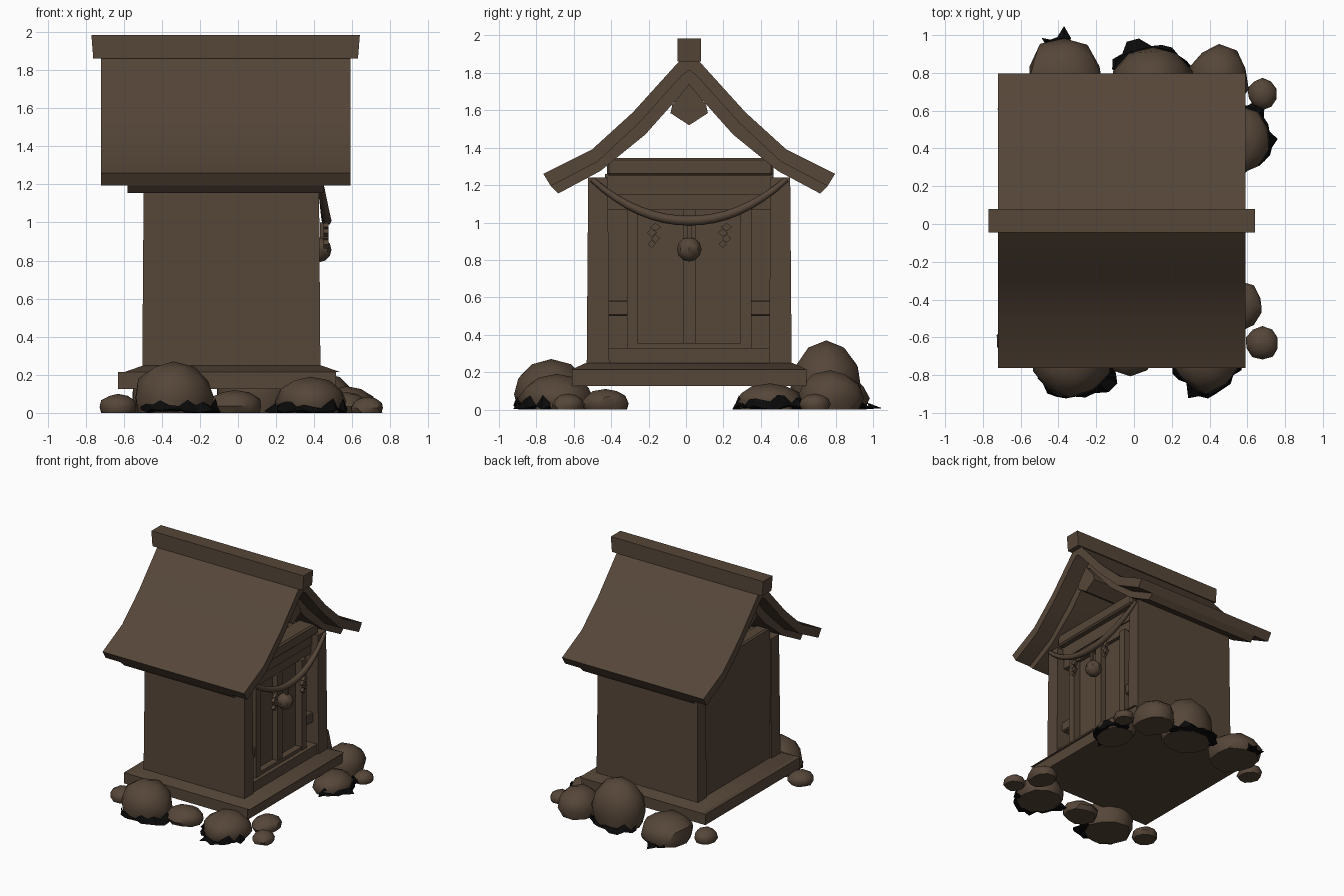
import bpy, bmesh, math, random
from mathutils import Vector, noise

if "Cube" in bpy.data.objects:
    bpy.data.objects.remove(bpy.data.objects["Cube"])

random.seed(4)
C = 0.017  # y of the shrine's symmetry plane


def material(name, col):
    m = bpy.data.materials.new(name)
    m.diffuse_color = (*col, 1)
    m.use_nodes = True
    m.node_tree.nodes["Principled BSDF"].inputs["Base Color"].default_value = m.diffuse_color
    return m


BROWN = material("weathered brown", (0.092, 0.061, 0.040))
BLACK = material("dark moss", (0.003, 0.003, 0.003))


def finish(name, bm, angle=35, mat=BROWN):
    bmesh.ops.recalc_face_normals(bm, faces=bm.faces[:])
    me = bpy.data.meshes.new(name)
    bm.to_mesh(me)
    bm.free()
    ob = bpy.data.objects.new(name, me)
    bpy.context.collection.objects.link(ob)
    me.materials.append(mat)
    bpy.ops.object.select_all(action='DESELECT')
    ob.select_set(True)
    bpy.context.view_layer.objects.active = ob
    bpy.ops.object.shade_smooth_by_angle(angle=math.radians(angle))
    return ob


def box(name, x, y, z, bevel=0.0, flare=(0, 0)):
    """Box from ranges; y is relative to C; flare widens the foot in x and y."""
    bm = bmesh.new()
    bmesh.ops.create_cube(bm, size=1)
    for v in bm.verts:
        low, px, py = v.co.z < 0, v.co.x > 0, v.co.y > 0
        v.co = Vector((x[px], C + y[py], z[v.co.z > 0]))
        if low:
            v.co.x += flare[0] if px else -flare[0]
            v.co.y += flare[1] if py else -flare[1]
    if bevel:
        bmesh.ops.bevel(bm, geom=bm.edges[:], offset=bevel, segments=1, affect='EDGES')
    return finish(name, bm)


def prism(name, x, profile):
    """Extrude a (y, z) outline along x."""
    bm = bmesh.new()
    f = bm.faces.new([bm.verts.new((x[0], C + a, b)) for a, b in profile])
    ext = bmesh.ops.extrude_face_region(bm, geom=[f])
    bmesh.ops.translate(bm, vec=(x[1] - x[0], 0, 0),
                        verts=[g for g in ext['geom'] if isinstance(g, bmesh.types.BMVert)])
    return finish(name, bm)


def gable(upper, lower):
    """Closed roof outline from two half curves running ridge to eave."""
    def both(h):
        return [(-a, b) for a, b in reversed(h)] + h[1:]
    return both(upper) + both(lower)[::-1]


# Roof: shingle layer, inset under layer, ridge cap and purlin
top = [(0, 1.90), (0.06, 1.855), (0.30, 1.59), (0.52, 1.39), (0.78, 1.26)]
mid = [(0, 1.815), (0.04, 1.785), (0.265, 1.535), (0.49, 1.325), (0.74, 1.195)]
low = [(0, 1.73), (0.03, 1.70), (0.235, 1.47), (0.475, 1.275), (0.70, 1.155)]
prism("roof_shingles", (-0.72, 0.59), gable(top, mid))
prism("roof_underlayer", (-0.58, 0.45), gable(mid, low))
box("ridge_cap", (-0.77, 0.64), (-0.063, 0.063), (1.86, 1.985), 0, (-0.01, 0))
prism("ridge_purlin", (-0.6, 0.5), [(0, 1.52), (0.10, 1.585), (0.09, 1.63), (0, 1.74),
                                   (-0.09, 1.63), (-0.10, 1.585)])

# Base slab with sloped top, and cabin shell
box("base_slab", (-0.63, 0.515), (-0.627, 0.627), (0.125, 0.215))
box("base_slope", (-0.495, 0.435), (-0.55, 0.55), (0.215, 0.25), 0, (0.1, 0.077))
box("cabin", (-0.49, 0.31), (-0.50, 0.50), (0.22, 1.22))
box("door_sill", (0.28, 0.42), (-0.45, 0.45), (0.22, 0.33))

# Front wall: header, lintel, side walls and side rails
box("header_beam", (0.27, 0.42), (-0.44, 0.45), (1.25, 1.345), 0.012)
box("header_panel", (0.27, 0.37), (-0.45, 0.45), (1.15, 1.26))
box("lintel", (0.29, 0.36), (-0.45, 0.45), (1.07, 1.15))
box("back_beam", (-0.49, -0.38), (-0.44, 0.45), (1.2, 1.34), 0.012)
for s in (-1, 1):
    def span(a, b):
        return tuple(sorted((s * a, s * b)))
    box("side_wall", (-0.495, 0.425), span(0.435, 0.54), (0.22, 1.24), 0, (0.008, 0.008))
    box("side_rail", (0.29, 0.38), span(0.32, 0.45), (0.50, 0.585), 0.008)
    box("door_jamb", (0.29, 0.39), span(0.275, 0.333), (0.32, 1.08))
    box("door_leaf", (0.29, 0.33), span(0.02, 0.28), (0.33, 1.07))
    # Folded paper streamers, a zigzag of small diamonds
    for i in range(4):
        w, h = 0.03 - 0.003 * i, 0.022
        y, z = s * 0.19 + 0.01 * (-1) ** i, 0.975 - i * 0.03
        prism("paper_streamer", (0.45, 0.475), [(y - w, z), (y, z - h), (y + w, z), (y, z + h)])
box("door_stile", (0.29, 0.375), (-0.033, 0.033), (0.33, 1.07))
box("door_bottom_rail", (0.29, 0.385), (-0.28, 0.28), (0.33, 0.357))

# Sagging rope and bell
cu = bpy.data.curves.new("rope", 'CURVE')
cu.dimensions, cu.bevel_depth, cu.bevel_resolution, cu.use_fill_caps = '3D', 0.024, 2, True
sp = cu.splines.new('POLY')
N = 16
sp.points.add(N)
for i, p in enumerate(sp.points):
    t = i / N * 2 - 1
    p.co = (0.43 + 0.035 * (1 - t * t), C + 0.52 * t, 1.01 + 0.22 * abs(t) ** 2.1, 1)
    p.radius = 1.1 - 0.5 * t * t
rope = bpy.data.objects.new("rope", cu)
bpy.context.collection.objects.link(rope)
cu.materials.append(BROWN)
bpy.ops.object.select_all(action='DESELECT')
rope.select_set(True)
bpy.context.view_layer.objects.active = rope
bpy.ops.object.convert(target='MESH')
bpy.ops.object.shade_smooth_by_angle(angle=math.radians(50))
bm = bmesh.new()
bmesh.ops.create_uvsphere(bm, u_segments=8, v_segments=6, radius=0.066)
bmesh.ops.translate(bm, vec=(0.425, C, 0.857), verts=bm.verts[:])
finish("bell", bm)
box("bell_cord", (0.43, 0.45), (-0.012, 0.012), (0.9, 1.0))


def rock(x, y, rx, ry, h, heading=0, arc=0):
    """Faceted boulder; a ragged dark fringe spans arc degrees around heading."""
    def lump(d):
        return 1 + 0.14 * noise.noise(d * 1.4 + Vector((x * 9, y * 9, 0)))
    bm = bmesh.new()
    bmesh.ops.create_icosphere(bm, subdivisions=2, radius=1)
    for v in bm.verts:
        n = lump(v.co)
        z = v.co.z * 0.7 + 0.3
        v.co = Vector((x + v.co.x * rx * n, y + v.co.y * ry * n, max(0.0, z * h)))
    bmesh.ops.dissolve_degenerate(bm, dist=1e-5, edges=bm.edges[:])
    finish("rock", bm, 40)
    if not arc:
        return
    bm = bmesh.new()
    n, rows = max(5, arc // 12), []
    for i in range(n):
        a = math.radians(heading + (i / (n - 1) - 0.5) * arc)
        g = lump(Vector((math.cos(a), math.sin(a), -0.1)))
        hi, out = random.uniform(0.02, 0.08), random.choice((1.0, 1.04, 1.1, 1.3))
        rows.append([bm.verts.new((x + rx * r * g * math.cos(a), y + ry * r * g * math.sin(a), z))
                     for r, z in ((1.0, hi), (out, random.uniform(0, 0.025)), (0.8, 0.0))])
    for p, q in zip(rows, rows[1:]):
        for k in (0, 1):
            bm.faces.new((p[k], p[k + 1], q[k + 1], q[k]))
    finish("moss_fringe", bm, 10, BLACK)


# Rocks around the base: x, y, half width, half depth, height, fringe heading and arc
for r in ((-0.34, -0.72, 0.21, 0.20, 0.27, -75, 150), (-0.63, -0.62, 0.10, 0.10, 0.10),
          (-0.02, -0.67, 0.15, 0.13, 0.12), (0.38, -0.69, 0.19, 0.20, 0.19, -100, 180),
          (0.57, -0.43, 0.11, 0.13, 0.11), (0.68, -0.63, 0.088, 0.088, 0.085),
          (-0.37, 0.77, 0.21, 0.22, 0.20, 100, 40), (0.10, 0.75, 0.22, 0.19, 0.37, 85, 150),
          (0.45, 0.77, 0.16, 0.18, 0.21), (0.57, 0.45, 0.15, 0.18, 0.14, 0, 180),
          (0.68, 0.69, 0.08, 0.085, 0.085), (-0.63, 0.64, 0.09, 0.10, 0.10)):
    rock(*r)
